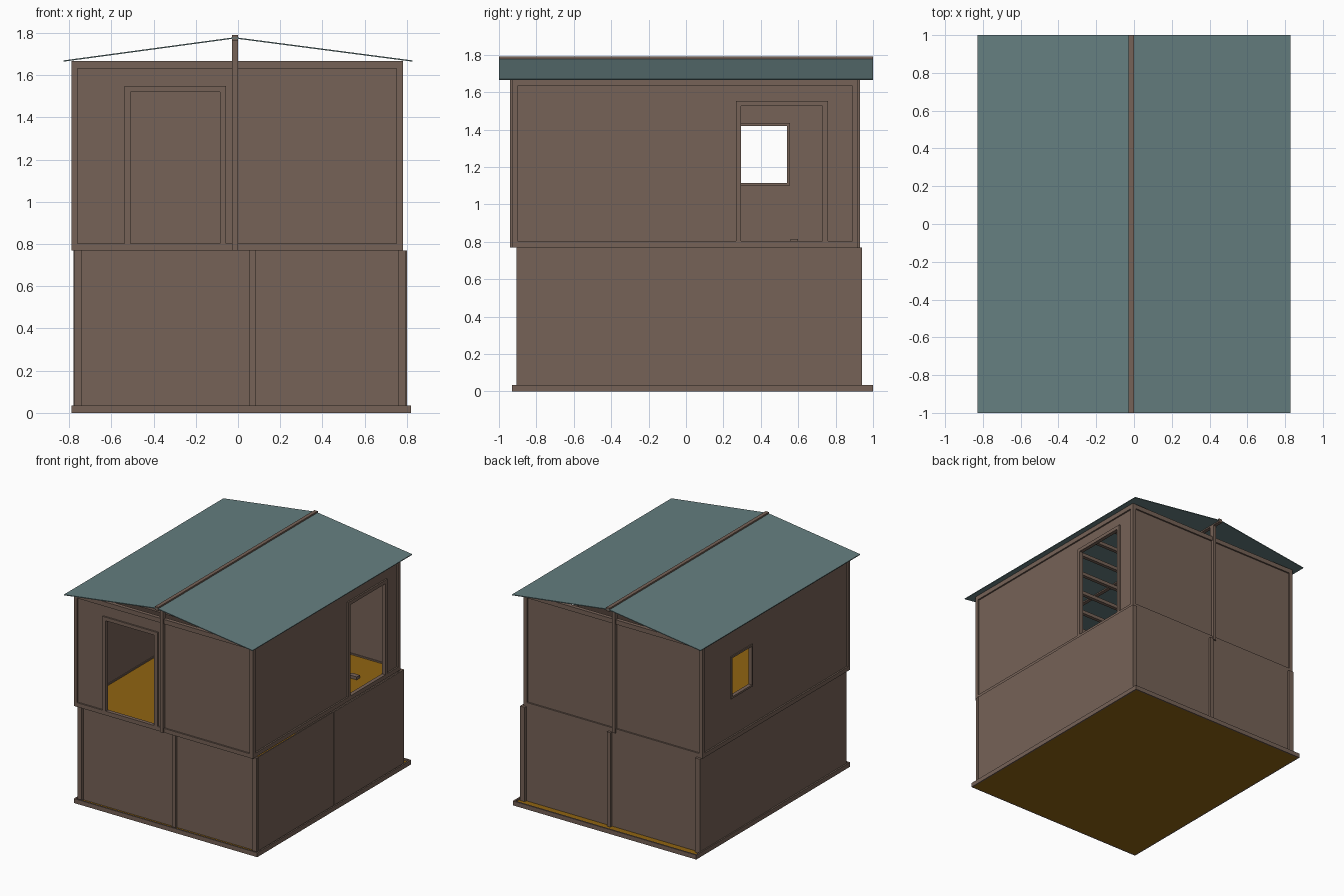
import bpy
import bmesh

cube = bpy.data.objects.get("Cube")
if cube:
    bpy.data.objects.remove(cube, do_unlink=True)


def material(name, rgb):
    m = bpy.data.materials.new(name)
    m.use_nodes = True
    color = (*rgb, 1)
    m.diffuse_color = color
    bsdf = m.node_tree.nodes["Principled BSDF"]
    bsdf.inputs["Base Color"].default_value = color
    bsdf.inputs["Roughness"].default_value = 0.9
    return m


WOOD = material("brown wood", (0.18, 0.122, 0.095))
ROOF = material("teal roofing", (0.13, 0.21, 0.215))
FLOOR = material("orange floorboard", (0.28, 0.128, 0.006))


def finish(name, mat, bm):
    bmesh.ops.recalc_face_normals(bm, faces=bm.faces)
    mesh = bpy.data.meshes.new(name)
    bm.to_mesh(mesh)
    bm.free()
    mesh.materials.append(mat)
    obj = bpy.data.objects.new(name, mesh)
    bpy.context.collection.objects.link(obj)


def part(name, mat, *boxes):
    """One object made of boxes, each (x0, x1, y0, y1, z0, z1)."""
    bm = bmesh.new()
    for x0, x1, y0, y1, z0, z1 in boxes:
        verts = bmesh.ops.create_cube(bm, size=1)["verts"]
        bmesh.ops.scale(bm, vec=(x1 - x0, y1 - y0, z1 - z0), verts=verts)
        bmesh.ops.translate(bm, vec=((x0 + x1) / 2, (y0 + y1) / 2, (z0 + z1) / 2), verts=verts)
    finish(name, mat, bm)


def along(side, u0, u1, d0, d1, z0, z1):
    """Box on a wall: u runs along the wall, d is depth measured outwards."""
    axis, sign = side
    lo, hi = sorted((sign * d0, sign * d1))
    return (lo, hi, u0, u1, z0, z1) if axis == "x" else (u0, u1, lo, hi, z0, z1)


def panel(side, u, d, z, hole=None):
    """Wall sheet, split around an optional opening (u0, u1, z0, z1)."""
    if not hole:
        return [along(side, *u, *d, *z)]
    a, b, c, e = hole
    pieces = [(u[0], a, *z), (b, u[1], *z), (a, b, z[0], c), (a, b, e, z[1])]
    return [along(side, p, q, *d, r, s) for p, q, r, s in pieces if s - r > 0.001]


FRONT, BACK, LEFT, RIGHT = ("y", -1), ("y", 1), ("x", 1), ("x", -1)
T = 0.03  # timber thickness

# Base floor and its rim
X0, X1, Y0, Y1 = -0.79, 0.82, -0.93, 1.0
part("base_floor", FLOOR, (X0 + 0.01, X1 - 0.01, Y0 + 0.01, Y1 - 0.01, 0, 0.022))
part("base_rim", WOOD,
     (X0, X1, Y0, Y0 + 0.012, 0, 0.035), (X0, X1, Y1 - 0.012, Y1, 0, 0.035),
     (X0, X0 + 0.012, Y0, Y1, 0, 0.035), (X1 - 0.012, X1, Y0, Y1, 0, 0.035))

# Lower storey
lx0, lx1, ly0, ly1 = -0.78, 0.80, -0.905, 0.94
low = (0.02, 0.77)
part("lower_corner_posts", WOOD, *[
    (x, x + T, y, y + T, *low) for x in (lx0 + 0.012, lx1 - T - 0.012) for y in (ly0, ly1 - T)])
part("lower_centre_posts", WOOD,
     (0.055, 0.085, ly0, ly0 + T, *low), (0.005, 0.035, ly1 - T, ly1, *low))
part("lower_front_panel", WOOD, (lx0, lx1, ly0 + 0.02, ly0 + 0.03, *low))
part("lower_back_panel", WOOD, (lx0, lx1, ly1 - 0.03, ly1 - 0.02, *low))
part("lower_side_panels", WOOD, *[
    along(side, a, b, d - 0.012, d - inset, *low)
    for side, d in ((LEFT, lx1), (RIGHT, -lx0))
    for a, b, inset in ((ly0, 0.06, 0.003), (0.06, ly1, 0))])

# Upper floor
ux0, ux1, uy0, uy1 = -0.79, 0.782, -0.93, 0.92
part("upper_floor", FLOOR, (ux0 + 0.01, ux1 - 0.01, uy0 + 0.01, uy1 - 0.01, 0.772, 0.792))

# Upper storey: rails and posts
mid, top = (0.77, 0.803), (1.632, 1.668)
for label, z in (("bottom", mid), ("top", top)):
    part("upper_" + label + "_rails", WOOD,
         (ux0, ux1, uy0, uy0 + T, *z), (ux0, ux1, uy1 - T, uy1, *z),
         (ux0, ux0 + T, uy0 + T, uy1 - T, *z), (ux1 - T, ux1, uy0 + T, uy1 - T, *z))
part("upper_corner_posts", WOOD, *[
    (x, x + T, y, y + T, 0.77, 1.668) for x in (ux0, ux1 - T) for y in (uy0, uy1 - T)])
part("ridge_posts", WOOD,
     (-0.028, 0.0, uy0 - 0.01, uy0 + T, 0.77, 1.77),
     (-0.028, 0.0, uy1 - T, uy1 + 0.01, 0.77, 1.77))

# Upper storey: sheets with openings
height = (0.79, 1.645)
front_door = (-0.51, -0.085, 0.79, 1.52)
side_door = (0.295, 0.73, 0.79, 1.525)
window = (0.295, 0.54, 1.115, 1.42)
wide, deep = (ux0 + 0.01, ux1 - 0.01), (uy0 + 0.01, uy1 - 0.01)


def depth(face):
    return (face - 0.024, face - 0.012)


part("upper_front_wall", WOOD, *panel(FRONT, wide, depth(-uy0), height, front_door))
part("upper_back_wall", WOOD, *panel(BACK, wide, depth(uy1), height))
part("upper_left_wall", WOOD, *panel(LEFT, deep, depth(ux1), height, side_door))
part("upper_right_wall", WOOD, *panel(RIGHT, deep, depth(-ux0), height, window))


# Frames around the openings
def frame(name, side, hole, face, w, sill):
    a, b, c, e = hole
    d = (face - T, face)
    boxes = [along(side, a - w, a, *d, c, e + w),
             along(side, a, b + w, *d, e, e + w),
             along(side, b, b + w, *d, c, e)]
    if sill:
        boxes.append(along(side, a - w, b + w, *d, c - w, c))
    part(name, WOOD, *boxes)


frame("front_door_frame", FRONT, front_door, -uy0, 0.028, False)
frame("side_door_frame", LEFT, side_door, ux1, 0.028, False)
frame("window_frame", RIGHT, window, -ux0 - 0.005, 0.015, True)
part("floor_block", WOOD, (0.58, 0.65, 0.56, 0.60, 0.79, 0.815))

# Cross beams under the roof
part("cross_beams", WOOD, *[
    (ux0 + T, ux1 - T, y, y + 0.028, 1.638, 1.666)
    for y in [-0.80 + 0.22 * i for i in range(8)]])

# Roof sheets and ridge beam
bm = bmesh.new()
ridge_x, eave, peak, t = -0.015, 1.67, 1.78, 0.006
for x in (-0.828, 0.828):
    section = [(x, eave), (ridge_x, peak), (ridge_x, peak - t), (x, eave - t)]
    face = bm.faces.new([bm.verts.new((px, -1, pz)) for px, pz in section])
    ext = bmesh.ops.extrude_face_region(bm, geom=[face], use_keep_orig=True)
    moved = [v for v in ext["geom"] if isinstance(v, bmesh.types.BMVert)]
    bmesh.ops.translate(bm, vec=(0, 2, 0), verts=moved)
finish("roof", ROOF, bm)
part("ridge_beam", WOOD, (-0.029, 0.0, -1, 1, 1.762, 1.79))
